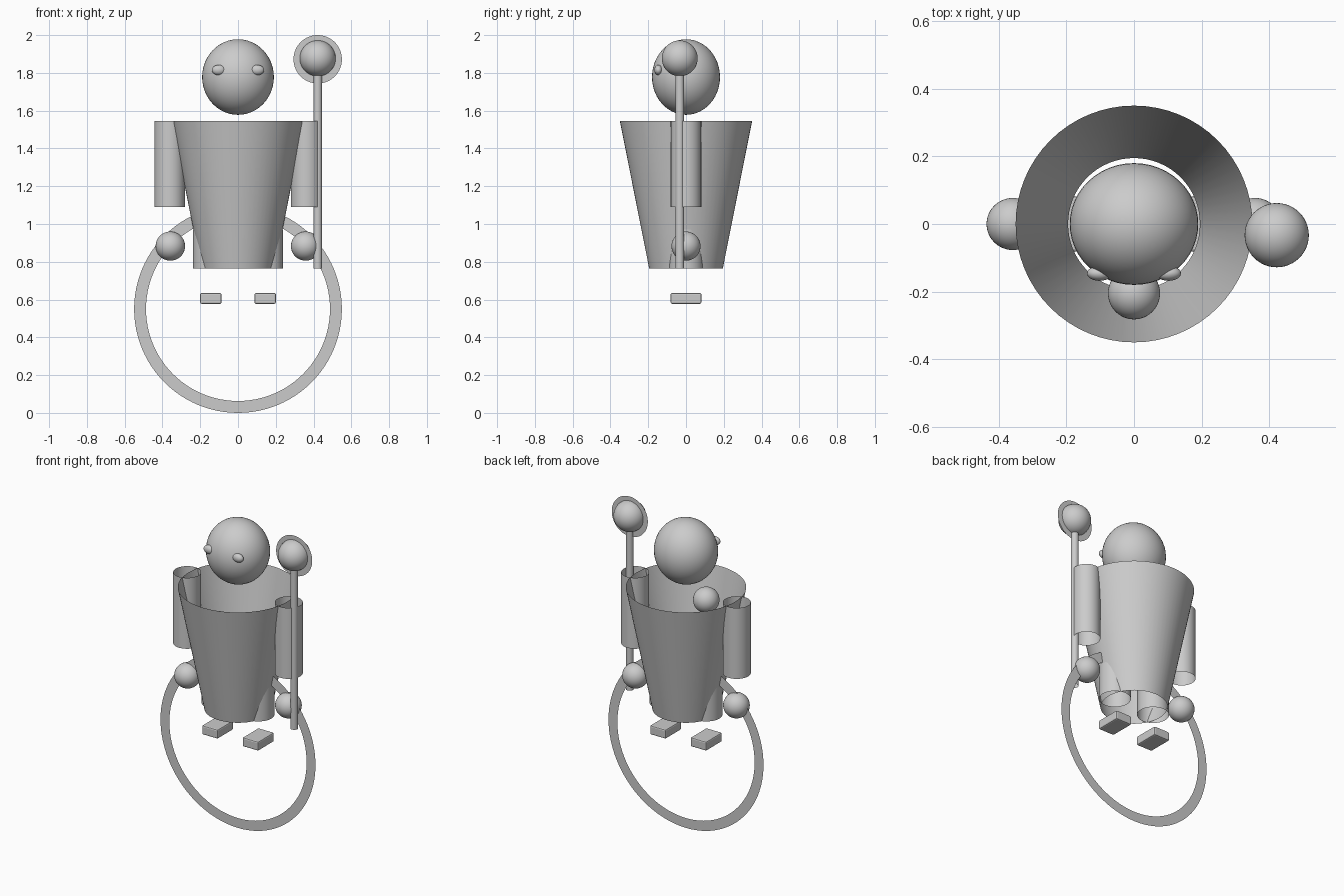
import bpy, bmesh, math
from mathutils import Matrix

if "Cube" in bpy.data.objects:
    bpy.data.objects.remove(bpy.data.objects["Cube"])


def finish(name, bm, loc, smooth=True):
    mesh = bpy.data.meshes.new(name)
    bm.to_mesh(mesh)
    bm.free()
    ob = bpy.data.objects.new(name, mesh)
    ob.location = loc
    bpy.context.collection.objects.link(ob)
    for p in mesh.polygons:
        p.use_smooth = smooth
    return ob


def ball(name, loc, radii, seg=48, rings=24):
    bm = bmesh.new()
    bmesh.ops.create_uvsphere(bm, u_segments=seg, v_segments=rings, radius=1)
    bmesh.ops.scale(bm, vec=radii, verts=bm.verts)
    return finish(name, bm, loc)


def tube(name, x, y, z0, z1, r0, r1, seg=48):
    # open-ended tube or cone from z0 to z1
    bm = bmesh.new()
    bmesh.ops.create_cone(bm, cap_ends=False, segments=seg,
                          radius1=r0, radius2=r1, depth=z1 - z0)
    return finish(name, bm, (x, y, (z0 + z1) / 2))


def flat_ring(name, loc, outer, inner, seg=96):
    # paper-thin annulus standing in the xz plane
    bm = bmesh.new()
    loops = []
    for r in (outer, inner):
        loops.append([bm.verts.new((r * math.cos(2 * math.pi * i / seg), 0,
                                    r * math.sin(2 * math.pi * i / seg)))
                      for i in range(seg)])
    a, b = loops
    for i in range(seg):
        j = (i + 1) % seg
        bm.faces.new((a[i], a[j], b[j], b[i]))
    return finish(name, bm, loc, smooth=False)


# head and robe
ball("head", (0, 0, 1.778), (0.19, 0.18, 0.20))
tube("robe", 0, 0, 0.765, 1.545, 0.195, 0.35, 64)

# small ball tucked inside the robe front
ball("chest_ball", (0, -0.205, 1.385), (0.077, 0.077, 0.077))

# paired parts
for side, s in (("left", -1), ("right", 1)):
    ball(side + "_eye", (s * 0.102, -0.146, 1.815), (0.037, 0.022, 0.027), 24, 12)
    tube(side + "_arm", s * 0.361, 0, 1.09, 1.545, 0.081, 0.081)
    ball(side + "_hand", (s * 0.358, 0, 0.883), (0.078, 0.077, 0.077))
    tube(side + "_leg", s * 0.145, 0, 0.765, 0.97, 0.093, 0.093)
    # foot block with softened edges
    bm = bmesh.new()
    bmesh.ops.create_cube(bm, size=1, matrix=Matrix.Diagonal((0.113, 0.163, 0.058, 1)))
    foot = finish(side + "_foot", bm, (s * 0.144, 0, 0.606), smooth=False)
    bev = foot.modifiers.new("bevel", 'BEVEL')
    bev.width = 0.008
    bev.segments = 2

# staff with orb and halo
tube("staff", 0.422, -0.033, 0.765, 1.85, 0.023, 0.023, 24)
ball("staff_orb", (0.422, -0.033, 1.877), (0.095, 0.095, 0.095))
flat_ring("orb_halo", (0.422, -0.033, 1.872), 0.128, 0.09)

# large upright ring
flat_ring("ground_ring", (0, 0, 0.55), 0.55, 0.487)
